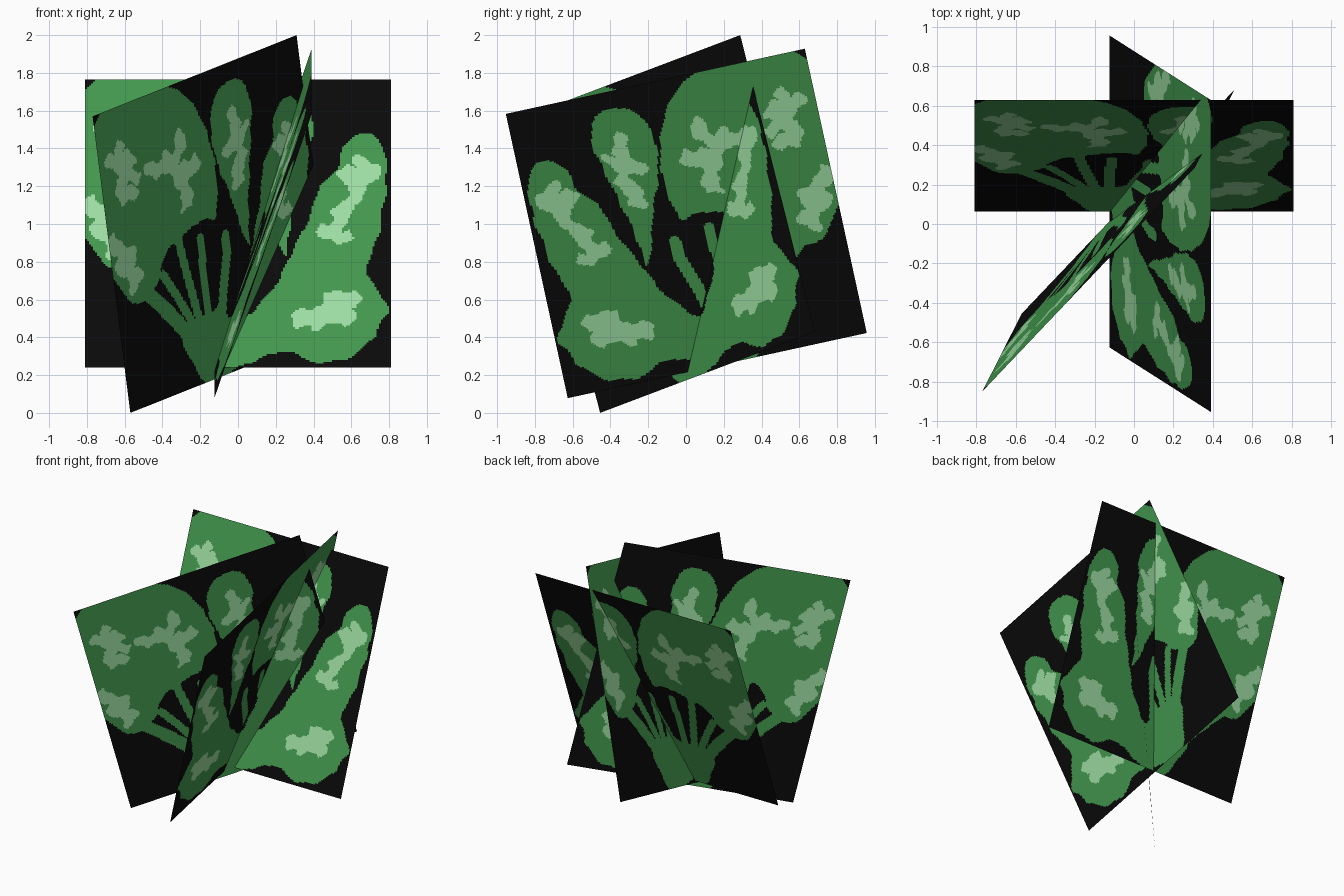
import bpy, math
from mathutils import Vector

N = 150  # cells along each side of a card


def material(name, rgb):
    m = bpy.data.materials.new(name)
    m.diffuse_color = (*rgb, 1)
    return m


MATS = [material("black_backing", (0.003, 0.003, 0.003)),
        material("leaf_green", (0.057, 0.32, 0.078)),
        material("pale_mottling", (0.345, 0.74, 0.37))]


def smooth(pts, steps=5):
    """Closed Catmull-Rom outline through the points."""
    out, n = [], len(pts)
    for i in range(n):
        a, b, c, d = (Vector(pts[(i + k) % n]) for k in (-1, 0, 1, 2))
        for s in range(steps):
            t = s / steps
            out.append(0.5 * (2 * b + (c - a) * t + (2 * a - 5 * b + 4 * c - d) * t * t
                              + (3 * b - a - 3 * c + d) * t ** 3))
    return out


def inside(poly, x, y):
    hit, j = False, len(poly) - 1
    for i in range(len(poly)):
        (xi, yi), (xj, yj) = poly[i], poly[j]
        if (yi > y) != (yj > y) and x < (xj - xi) * (y - yi) / (yj - yi) + xi:
            hit = not hit
        j = i
    return hit


def near(path, r, x, y):
    """True within r of a polyline."""
    p = Vector((x, y))
    for a, b in zip(path, path[1:]):
        a, b = Vector(a), Vector(b)
        d = b - a
        t = max(0, min(1, (p - a).dot(d) / d.length_squared))
        if (p - a - d * t).length < r:
            return True
    return False


# Leaf outlines in card coordinates (0..1 across, 0..1 up)
LEAVES = [smooth(p) for p in (
    # broad leaf at lower right, with the plant base
    [(.38, -.01), (.46, -.012), (.53, .012), (.60, .042), (.67, .055), (.72, .03), (.78, .018),
     (.865, .033), (.91, .075), (.953, .113), (.965, .16), (.993, .207), (.955, .27), (.922, .33),
     (.94, .41), (.965, .47), (.965, .53), (.982, .60), (.982, .74), (.95, .80), (.904, .812),
     (.86, .79), (.835, .735), (.82, .68), (.765, .625), (.73, .51), (.668, .385),
     (.617, .278), (.523, .18), (.49, .23), (.43, .22), (.35, .215), (.30, .20), (.29, .145)],
    # narrow upright leaf
    [(.66, .942), (.715, .92), (.745, .86), (.738, .79), (.705, .645), (.675, .52), (.655, .39),
     (.625, .46), (.597, .565), (.562, .665), (.545, .75), (.548, .84), (.59, .915)],
    # large leaf at upper left
    [(-.05, 1.05), (.10, 1.04), (.30, 1.03), (.375, .995), (.44, .955), (.495, .875), (.532, .77),
     (.542, .65), (.515, .515), (.46, .53), (.40, .515), (.337, .50), (.257, .462), (.205, .385),
     (.16, .35), (.088, .342), (.04, .39), (.008, .446), (-.05, .50), (-.05, .75)],
)]

# Stalks: path and half width
STALKS = [
    ([(.15, .365), (.25, .26), (.38, .10), (.42, .03)], .027),
    ([(.235, .40), (.29, .31), (.36, .18)], .017),
    ([(.325, .50), (.345, .38), (.38, .20)], .018),
    ([(.43, .47), (.425, .36), (.42, .18)], .017),
    ([(.55, .445), (.543, .38), (.50, .25), (.48, .17)], .020),
]

# Mottled patches: branching strokes with half width
PATCHES = [
    ([(.06, .83), (.10, .80), (.15, .82), (.11, .78), (.09, .71), (.14, .70)], .026),
    ([(.10, .87), (.11, .77), (.17, .75)], .022),
    ([(.23, .76), (.30, .74), (.36, .75), (.40, .82)], .024),
    ([(.32, .77), (.37, .70), (.45, .72)], .028),
    ([(.36, .70), (.40, .64), (.38, .60)], .024),
    ([(.01, .57), (.05, .53), (.05, .47), (.11, .43)], .028),
    ([(.05, .53), (.10, .51), (.09, .40)], .022),
    ([(.66, .83), (.65, .75), (.67, .68), (.63, .60)], .024),
    ([(.60, .72), (.65, .72), (.70, .77)], .020),
    ([(.85, .68), (.89, .65), (.94, .67), (.90, .71)], .026),
    ([(.89, .65), (.88, .58), (.83, .53), (.82, .46)], .024),
    ([(.78, .48), (.82, .45), (.86, .46)], .020),
    ([(.70, .17), (.76, .17), (.81, .21), (.87, .23)], .030),
    ([(.75, .16), (.80, .18), (.86, .18)], .028),
    ([(.79, .24), (.84, .25)], .018),
]


def colour(x, y):
    """Material index at a point on the card."""
    if x + (1 - y) < .035:
        return 0
    wx = x + .007 * math.sin(70 * y) + .004 * math.sin(130 * y + 40 * x)
    wy = y + .007 * math.sin(75 * x + 1) + .004 * math.sin(120 * x - 50 * y)
    if any(near(p, r, wx, wy) for p, r in PATCHES):
        return 2
    sx, sy = x + .003 * math.sin(60 * y), y + .003 * math.sin(60 * x)
    if any(inside(p, sx, sy) for p in LEAVES) or any(near(p, r, x, y) for p, r in STALKS):
        return 1
    return 0


PATTERN = [colour((i + .5) / N, (j + .5) / N) for j in range(N) for i in range(N)]


def card(name, corner, across, up):
    """Square foliage card from its lower corner and two edge vectors."""
    o, u, v = Vector(corner), Vector(across), Vector(up)
    verts = [o + u * (i / N) + v * (j / N) for j in range(N + 1) for i in range(N + 1)]
    w = N + 1
    faces = [(j * w + i, j * w + i + 1, (j + 1) * w + i + 1, (j + 1) * w + i)
             for j in range(N) for i in range(N)]
    me = bpy.data.meshes.new(name)
    me.from_pydata(verts, [], faces)
    for m in MATS:
        me.materials.append(m)
    me.polygons.foreach_set("material_index", PATTERN)
    me.update()
    bpy.context.collection.objects.link(bpy.data.objects.new(name, me))


# Three cards leaning outward from a shared base
card("back_foliage_card", (-.81, .063, .24), (1.62, 0, 0), (0, .565, 1.525))
card("right_foliage_card", (-.125, .957, .423), (0, -1.583, -.345), (.515, -.328, 1.505))
card("front_left_foliage_card", (-.57, -.455, 0), (1.08, 1.137, .43), (-.2, -.395, 1.57))
